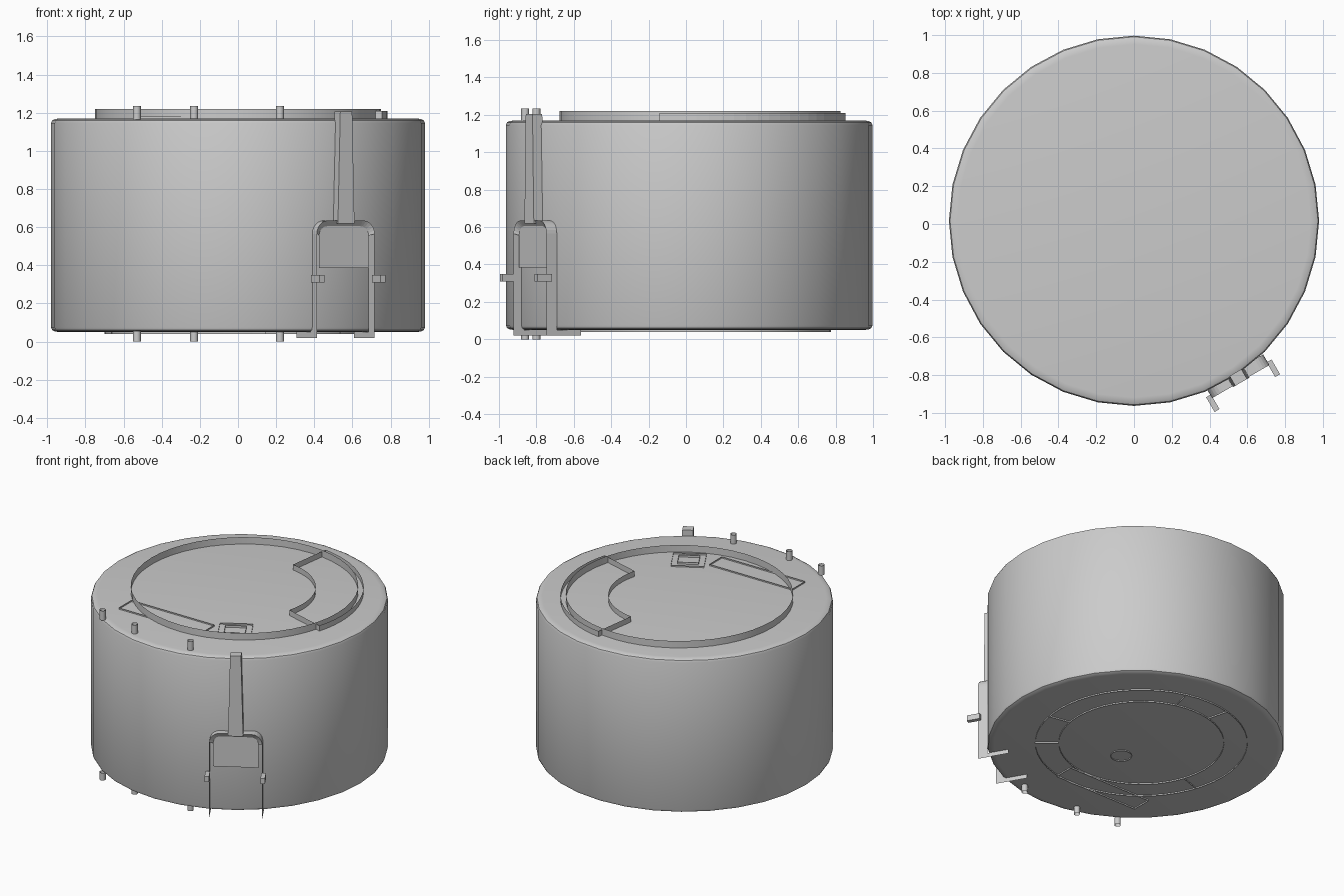
import bpy
from math import sin, cos, radians, pi

if "Cube" in bpy.data.objects:
    bpy.data.objects.remove(bpy.data.objects["Cube"])


def add(name, verts, faces, smooth=False):
    mesh = bpy.data.meshes.new(name)
    mesh.from_pydata(verts, [], faces)
    mesh.update()
    ob = bpy.data.objects.new(name, mesh)
    bpy.context.collection.objects.link(ob)
    if smooth:
        bpy.ops.object.select_all(action='DESELECT')
        bpy.context.view_layer.objects.active = ob
        ob.select_set(True)
        bpy.ops.object.shade_smooth_by_angle(angle=radians(40))
    return ob


def arc(cx, cy, r, a0, a1, n):
    return [(cx + r * cos(radians(a0 + (a1 - a0) * i / n)),
             cy + r * sin(radians(a0 + (a1 - a0) * i / n))) for i in range(n + 1)]


def wall(name, pts, z0, z1, closed=True, smooth=False):
    """Thin upright sheet following an outline."""
    n = len(pts)
    verts = [(x, y, z) for z in (z0, z1) for x, y in pts]
    faces = [(i, (i + 1) % n, n + (i + 1) % n, n + i)
             for i in range(n if closed else n - 1)]
    return add(name, verts, faces, smooth)


def ring(name, cx, cy, r, z0, z1, n=48):
    return wall(name, arc(cx, cy, r, 0, 360, n)[:-1], z0, z1, smooth=True)


def rect(cx, cy, hx, hy, deg=0):
    c, s = cos(radians(deg)), sin(radians(deg))
    return [(cx + x * c - y * s, cy + x * s + y * c)
            for x, y in ((-hx, -hy), (hx, -hy), (hx, hy), (-hx, hy))]


# Drum: lathed profile with softly rounded rims
profile = [(.935, .05), (.96, .053), (.974, .06), (.98, .075),
           (.98, 1.145), (.974, 1.16), (.96, 1.167), (.935, 1.17)]
N = 32
verts = [(r * cos(2 * pi * i / N), .017 + r * sin(2 * pi * i / N), z)
         for r, z in profile for i in range(N)]
faces = [(k * N + i, k * N + (i + 1) % N, (k + 1) * N + (i + 1) % N, (k + 1) * N + i)
         for k in range(len(profile) - 1) for i in range(N)]
faces += [tuple(reversed(range(N))), tuple(range(N * (len(profile) - 1), N * len(profile)))]
add("drum", verts, faces, True)

# Top rim, sector outline and thin rectangular outlines
CY = .075
ring("top_rim", 0, CY, .75, 1.17, 1.22)
sector = arc(0, CY, .785, -16, 82, 20) + arc(0, CY, .47, 82, -16, 14)
wall("top_sector_wall", sector, 1.17, 1.21)
wall("top_panel_outline", rect(-.19, -.548, .335, .072), 1.17, 1.18)
wall("top_square_outer", rect(.3, -.46, .11, .10, 30), 1.17, 1.18)
wall("top_square_inner", rect(.3, -.46, .07, .055, 30), 1.17, 1.185)

# Underside rings, dividers and outlines
ring("bottom_outer_ring", 0, CY, .70, .04, .05)
ring("bottom_inner_ring", 0, CY, .545, .04, .05)
ring("bottom_hole_ring", -.01, -.143, .07, .042, .05, 20)
for i, a in enumerate((-40, -10, 75, 104, 199)):
    c, s = cos(radians(a)), sin(radians(a))
    wall(f"bottom_divider_{i}", [(.545 * c, CY + .545 * s), (.70 * c, CY + .70 * s)],
         .04, .05, closed=False)
wall("bottom_panel_outline", rect(-.19, -.548, .335, .072), .04, .05)

# Small pins above and below the drum
for i, (x, y) in enumerate(((-.53, -.80), (-.23, -.86), (.22, -.86))):
    ring(f"top_pin_{i}", x, y, .021, 1.165, 1.235, 12)
    ring(f"bottom_pin_{i}", x, y, .021, 0, .055, 12)

# Latch frame: s runs along the drum face, d points outward
S0, H = .072, .175


def loc(s, d, z):
    s += S0
    return (s * cos(pi / 6) + d * .5, s * .5 - d * cos(pi / 6), z)


def box(name, s0, s1, d0, d1, z0, z1, shrink=1.0):
    m = (s0 + s1) / 2
    v = []
    for z, k in ((z0, 1), (z1, shrink)):
        v += [loc(m + (s - m) * k, d, z)
              for s, d in ((s0, d1), (s1, d1), (s1, d0), (s0, d0))]
    f = [(3, 2, 1, 0), (4, 5, 6, 7)] + [(i, (i + 1) % 4, 4 + (i + 1) % 4, 4 + i) for i in range(4)]
    return add(name, v, f)


# Tapered upright arm
box("latch_arm", -.05, .05, .95, 1.01, .62, 1.205, .72)

# Arched hood with a recessed panel
R = .07


def arch(h, top, r, bottom):
    return ([(h, bottom)] + arc(h - r, top - r, r, 0, 90, 6)
            + arc(r - h, top - r, r, 90, 180, 6) + [(-h, bottom)])


outer, inner = arch(H, .635, R, .05), arch(H - .025, .605, R - .02, .05)
n = len(outer)
v = [loc(s, d, z) for d in (.94, 1.005) for s, z in outer]
add("latch_hood", v, [(i, n + i, n + i + 1, i + 1) for i in range(n - 1)])
v = [loc(s, 1.005, z) for s, z in outer[1:-1]] + [loc(s, .985, z) for s, z in inner[1:-1]]
m = n - 2
add("latch_hood_lip", v, [(i, i + 1, m + i + 1, m + i) for i in range(m - 1)])
panel = arch(H - .025, .605, R - .02, .385)
add("latch_panel", [loc(s, .985, z) for s, z in panel], [tuple(range(len(panel)))])

# Side feet hooked under the drum, and the side lugs
foot = [(1.005, .02), (.79, .02), (.79, .05), (.94, .05), (1.005, .05)]
for name, sg in (("left", -1), ("right", 1)):
    add(f"latch_foot_{name}", [loc(sg * H, d, z) for d, z in foot], [(0, 1, 2, 3, 4)])
    a, b = sorted((sg * (H - .005), sg * (H + .025)))
    box(f"latch_lug_{name}", a, b, .985, 1.075, .31, .35)
